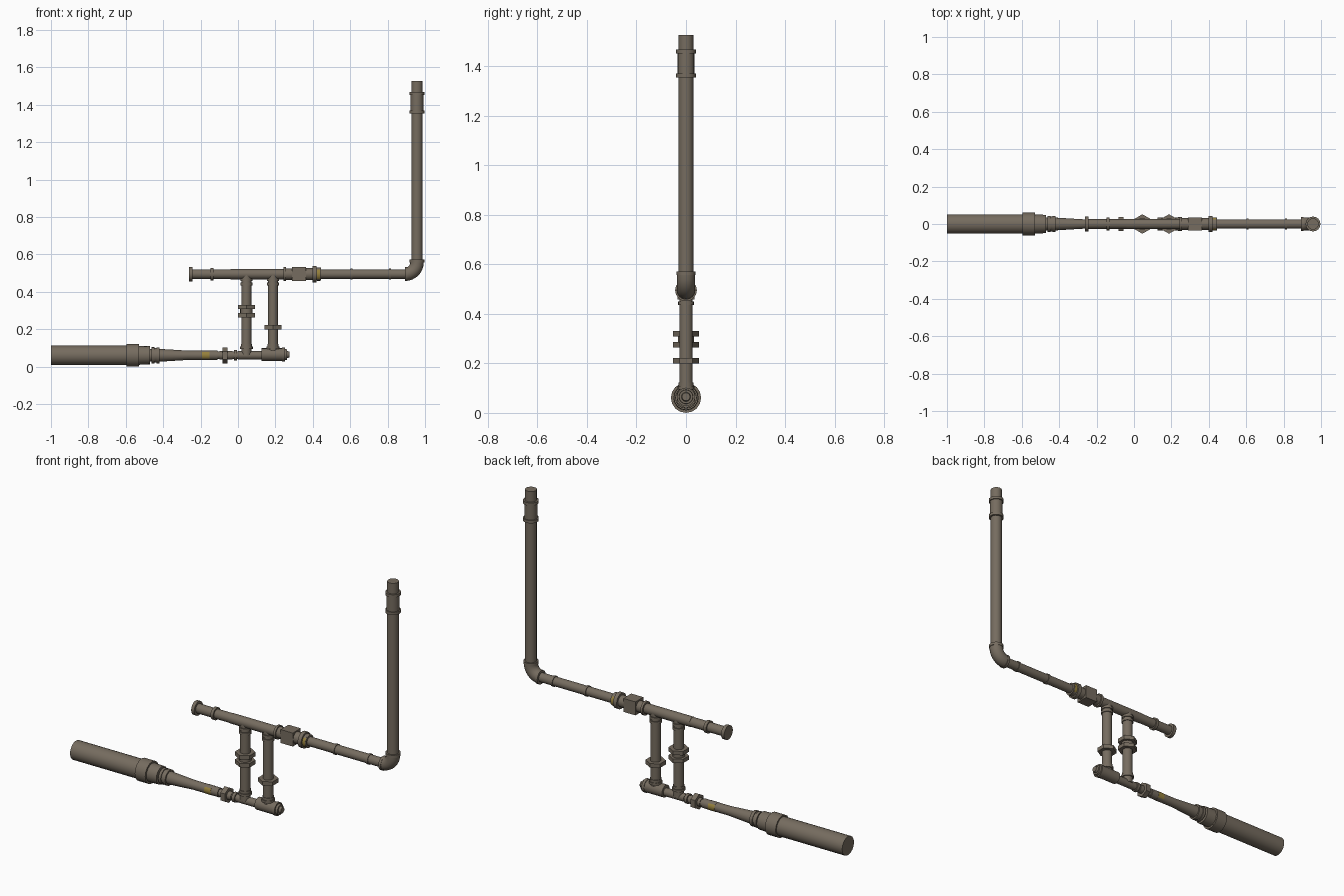
import bpy, bmesh, math
from mathutils import Vector

if "Cube" in bpy.data.objects:
    bpy.data.objects.remove(bpy.data.objects["Cube"])


def material(name, rgb):
    m = bpy.data.materials.new(name)
    m.diffuse_color = (*rgb, 1)
    m.use_nodes = True
    m.node_tree.nodes["Principled BSDF"].inputs["Base Color"].default_value = m.diffuse_color
    return m


STEEL = material("weathered steel", (0.180, 0.150, 0.115))
YELLOW = material("faded yellow", (0.300, 0.215, 0.045))


def finish(name, bm, mats=(STEEL,), angle=35):
    bmesh.ops.recalc_face_normals(bm, faces=bm.faces)
    me = bpy.data.meshes.new(name)
    bm.to_mesh(me)
    bm.free()
    for m in mats:
        me.materials.append(m)
    for p in me.polygons:
        p.use_smooth = True
    me.set_sharp_from_angle(angle=math.radians(angle))
    ob = bpy.data.objects.new(name, me)
    bpy.context.collection.objects.link(ob)
    return ob


def skin(bm, rings):
    """Join successive vertex rings with quads and close both ends."""
    n = len(rings[0])
    for a, b in zip(rings, rings[1:]):
        for i in range(n):
            j = (i + 1) % n
            bm.faces.new((a[i], a[j], b[j], b[i]))
    bm.faces.new(rings[0])
    bm.faces.new(rings[-1])


def lathe(name, axis, centre, profile, sides=16, turn=0.0):
    """Turn (position, radius) pairs about an x or z axis; centre is z or x."""
    bm = bmesh.new()
    rings = []
    for t, r in profile:
        ring = []
        for i in range(sides):
            a = 2 * math.pi * i / sides + turn
            u, v = r * math.cos(a), r * math.sin(a)
            ring.append(bm.verts.new((t, v, centre + u) if axis == 'X' else (centre + u, v, t)))
        rings.append(ring)
    skin(bm, rings)
    return finish(name, bm)


def ring(name, axis, centre, a, b, r, sides=16, turn=0.0):
    return lathe(name, axis, centre, [(a, r), (b, r)], sides, turn)


def label(name, centre, a, b, r):
    """Thin painted band, yellow only on faces that look to the sides."""
    ob = ring(name, 'X', centre, a, b, r)
    ob.data.materials.append(YELLOW)
    for p in ob.data.polygons:
        p.material_index = int(abs(p.normal.y) > 0.7)


LOW, TOP = 0.061, 0.495      # heights of the two horizontal runs
RISER = 0.957                # x of the tall pipe

# Lower run: wide cylinder, collar, reducer and thin pipe
ring("wide_cylinder", 'X', LOW, -1.0, -0.58, 0.052, 24)
ring("wide_collar", 'X', LOW, -0.595, -0.53, 0.061, 16)
lathe("shoulder", 'X', LOW, [(-0.54, 0.051), (-0.47, 0.049)], 16)
lathe("reducer_coupling", 'X', LOW, [(-0.475, 0.034), (-0.462, 0.034), (-0.462, 0.044),
      (-0.447, 0.044), (-0.447, 0.039), (-0.437, 0.039), (-0.437, 0.043),
      (-0.420, 0.043), (-0.420, 0.034)])
lathe("reducer_pipe", 'X', LOW, [(-0.43, 0.035), (-0.40, 0.033), (-0.27, 0.025), (-0.11, 0.025)])
label("lower_label", LOW, -0.192, -0.152, 0.0258)
ring("thin_pipe", 'X', LOW, -0.12, 0.14, 0.020)
ring("thin_sleeve", 'X', LOW, -0.10, -0.03, 0.023)
ring("lower_hex_nut", 'X', LOW, -0.083, -0.055, 0.043, 6)
ring("lower_band", 'X', LOW, -0.022, -0.005, 0.027)
ring("lower_tee", 'X', LOW, 0.0, 0.13, 0.022)
lathe("end_tee", 'X', LOW + 0.004, [(0.125, 0.034), (0.235, 0.034), (0.235, 0.037), (0.25, 0.037)])
lathe("end_plug", 'X', LOW + 0.004, [(0.24, 0.030), (0.262, 0.028), (0.262, 0.019), (0.275, 0.016)])

# Two short verticals joining the runs, with hex unions
HEX_TURN = math.pi / 2
for tag, x, nuts in (("left", 0.045, (0.275, 0.319)), ("right", 0.187, (0.211,))):
    ring(f"{tag}_link_pipe", 'Z', x, LOW, TOP, 0.027)
    for i, (a, b, r) in enumerate([(0.095, 0.108, 0.034), (0.108, 0.122, 0.030),
                                   (0.435, 0.449, 0.032), (0.458, 0.472, 0.032)]):
        ring(f"{tag}_link_band_{i + 1}", 'Z', x, a, b, r)
    for i, z in enumerate(nuts):
        ring(f"{tag}_link_nut_{i + 1}", 'Z', x, z - 0.011, z + 0.011, 0.052, 6, HEX_TURN)
ring("left_union_core", 'Z', 0.045, 0.27, 0.32, 0.033)

# Upper run
ring("upper_pipe", 'X', TOP, -0.25, 0.30, 0.026)
ring("upper_end_flange", 'X', TOP, -0.262, -0.243, 0.039)
ring("upper_band", 'X', TOP, -0.147, -0.130, 0.034)
ring("upper_tee", 'X', TOP, -0.04, 0.245, 0.0275)
ring("upper_tee_flange", 'X', TOP, 0.243, 0.256, 0.038)
ring("valve_neck", 'X', TOP, 0.25, 0.30, 0.031)

# Square valve body
bm = bmesh.new()
bmesh.ops.create_cube(bm, size=1)
bmesh.ops.scale(bm, vec=(0.075, 0.070, 0.075), verts=bm.verts)
bmesh.ops.translate(bm, vec=(0.325, 0, TOP), verts=bm.verts)
finish("valve_body", bm)

lathe("valve_outlet", 'X', TOP, [(0.355, 0.032), (0.398, 0.032), (0.398, 0.044), (0.42, 0.044),
      (0.42, 0.035), (0.443, 0.035)])
label("upper_label", TOP, 0.422, 0.438, 0.0358)
ring("long_pipe", 'X', TOP, 0.43, 0.91, 0.025)
for i, x in enumerate((0.607, 0.812)):
    ring(f"long_pipe_band_{i + 1}", 'X', TOP, x - 0.006, x + 0.006, 0.029)

# Elbow swept through a quarter turn
bm = bmesh.new()
bend, tube, rings = 0.062, 0.036, []
for k in range(9):
    a = math.pi / 2 * k / 8
    out = Vector((math.sin(a), 0, -math.cos(a)))
    c = Vector((RISER - bend, 0, TOP + bend)) + out * bend
    rings.append([bm.verts.new(c + out * (tube * math.cos(t)) + Vector((0, tube * math.sin(t), 0)))
                  for t in (2 * math.pi * i / 16 for i in range(16))])
skin(bm, rings)
finish("elbow", bm)
ring("elbow_inlet_rim", 'X', TOP, 0.892, 0.906, 0.038)
ring("elbow_outlet_rim", 'Z', RISER, 0.556, 0.572, 0.039)

# Tall riser with sleeve joint
ring("riser_pipe", 'Z', RISER, 0.55, 1.527, 0.030)
ring("riser_sleeve", 'Z', RISER, 1.355, 1.465, 0.034)
for i, z in enumerate((1.362, 1.460)):
    ring(f"riser_band_{i + 1}", 'Z', RISER, z - 0.008, z + 0.008, 0.040)
